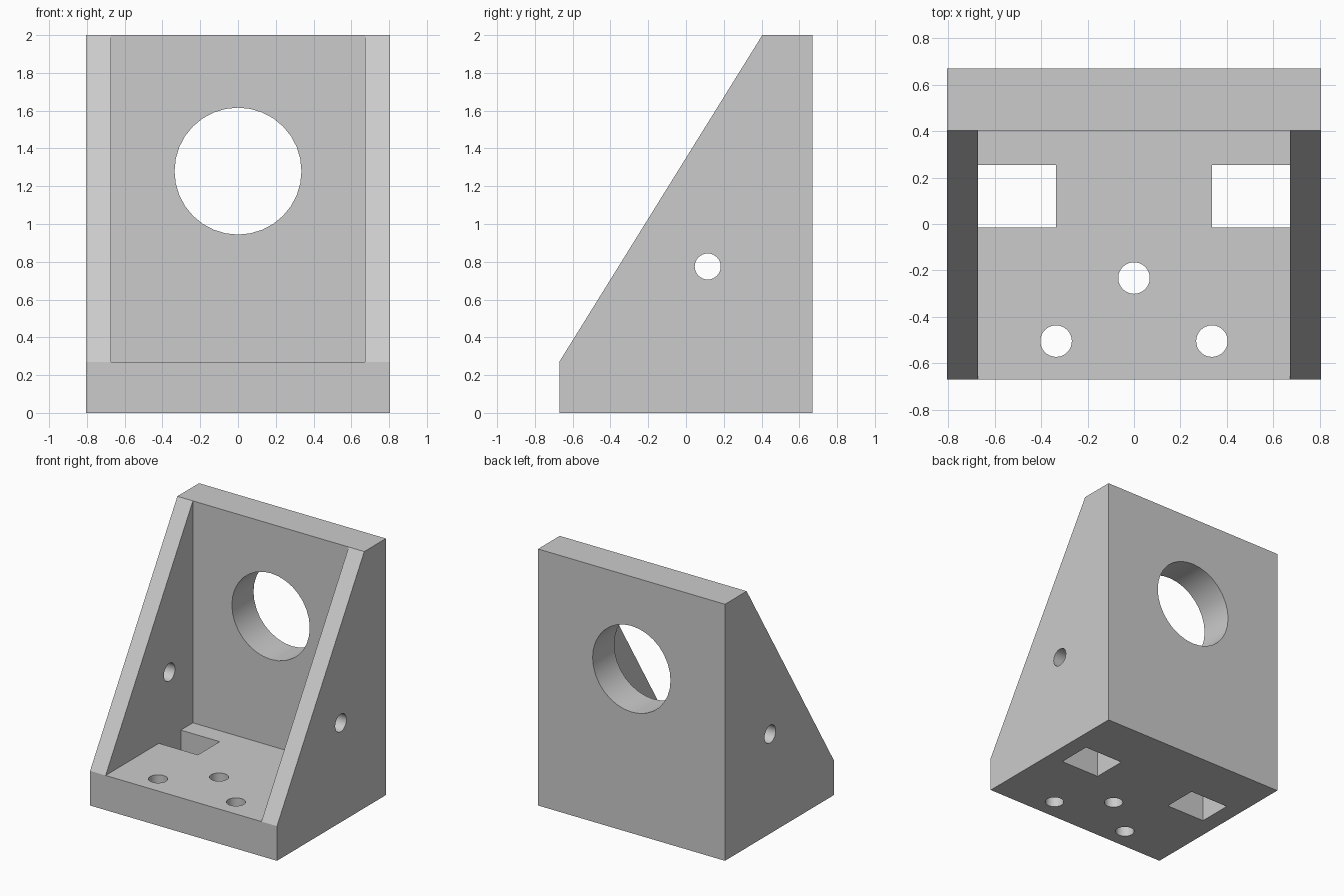
import bpy, bmesh, math
from mathutils import Matrix, Vector

if "Cube" in bpy.data.objects:
    bpy.data.objects.remove(bpy.data.objects["Cube"], do_unlink=True)

grey = bpy.data.materials.new("light_grey")
grey.use_nodes = True
grey.diffuse_color = (0.6, 0.6, 0.6, 1)
grey.node_tree.nodes["Principled BSDF"].inputs["Base Color"].default_value = (0.6, 0.6, 0.6, 1)

HALF_W, HALF_D, INNER, FLOOR, WALL_Y = 0.806, 0.671, 0.672, 0.27, 0.404


def add_object(name, bm):
    bmesh.ops.recalc_face_normals(bm, faces=bm.faces)
    mesh = bpy.data.meshes.new(name)
    bm.to_mesh(mesh)
    bm.free()
    mesh.materials.append(grey)
    obj = bpy.data.objects.new(name, mesh)
    bpy.context.collection.objects.link(obj)
    return obj


def box(name, low, high):
    low, high = Vector(low), Vector(high)
    bm = bmesh.new()
    bmesh.ops.create_cube(bm, size=1, matrix=Matrix.Translation((low + high) / 2)
                          @ Matrix.Diagonal((*(high - low), 1)))
    return add_object(name, bm)


def cylinder(name, centre, radius, depth, axis="Z"):
    turn = {"X": Matrix.Rotation(math.pi / 2, 4, "Y"),
            "Y": Matrix.Rotation(math.pi / 2, 4, "X"),
            "Z": Matrix()}[axis]
    bm = bmesh.new()
    bmesh.ops.create_cone(bm, cap_ends=True, segments=32, radius1=radius, radius2=radius,
                          depth=depth, matrix=Matrix.Translation(centre) @ turn)
    return add_object(name, bm)


def cut(obj, cutter):
    mod = obj.modifiers.new(cutter.name, "BOOLEAN")
    mod.operation, mod.solver, mod.object = "DIFFERENCE", "EXACT", cutter
    bpy.context.view_layer.objects.active = obj
    bpy.ops.object.modifier_apply(modifier=mod.name)
    bpy.data.objects.remove(cutter, do_unlink=True)


# Solid wedge: side profile extruded across the width
profile = [(-HALF_D, 0), (HALF_D, 0), (HALF_D, 2), (WALL_Y, 2), (-HALF_D, FLOOR)]
bm = bmesh.new()
face = bm.faces.new([bm.verts.new((-HALF_W, y, z)) for y, z in profile])
side = bmesh.ops.extrude_face_region(bm, geom=[face])["geom"]
bmesh.ops.translate(bm, vec=(2 * HALF_W, 0, 0),
                    verts=[v for v in side if isinstance(v, bmesh.types.BMVert)])
bracket = add_object("angle_bracket", bm)

# Open space between the two side gussets
cut(bracket, box("inner_space", (-INNER, -1, FLOOR), (INNER, WALL_Y, 3)))

# Large hole in the back wall, small cross hole through both gussets
cut(bracket, cylinder("back_hole", (0, 0.55, 1.28), 0.336, 0.6, "Y"))
cut(bracket, cylinder("gusset_hole", (0, 0.115, 0.775), 0.069, 3, "X"))

# Screw holes and rectangular slots in the floor
for x, y in [(0, -0.233), (-0.336, -0.505), (0.336, -0.505)]:
    cut(bracket, cylinder("screw_hole", (x, y, 0.1), 0.068, 0.6))
for x in (-INNER, 0.336):
    cut(bracket, box("floor_slot", (x, -0.015, -0.2), (x + INNER - 0.336, 0.255, 0.5)))

# Smooth hole walls, crisp edges elsewhere
bpy.ops.object.select_all(action="DESELECT")
bracket.select_set(True)
bpy.context.view_layer.objects.active = bracket
bpy.ops.object.shade_smooth_by_angle(angle=math.radians(30))
